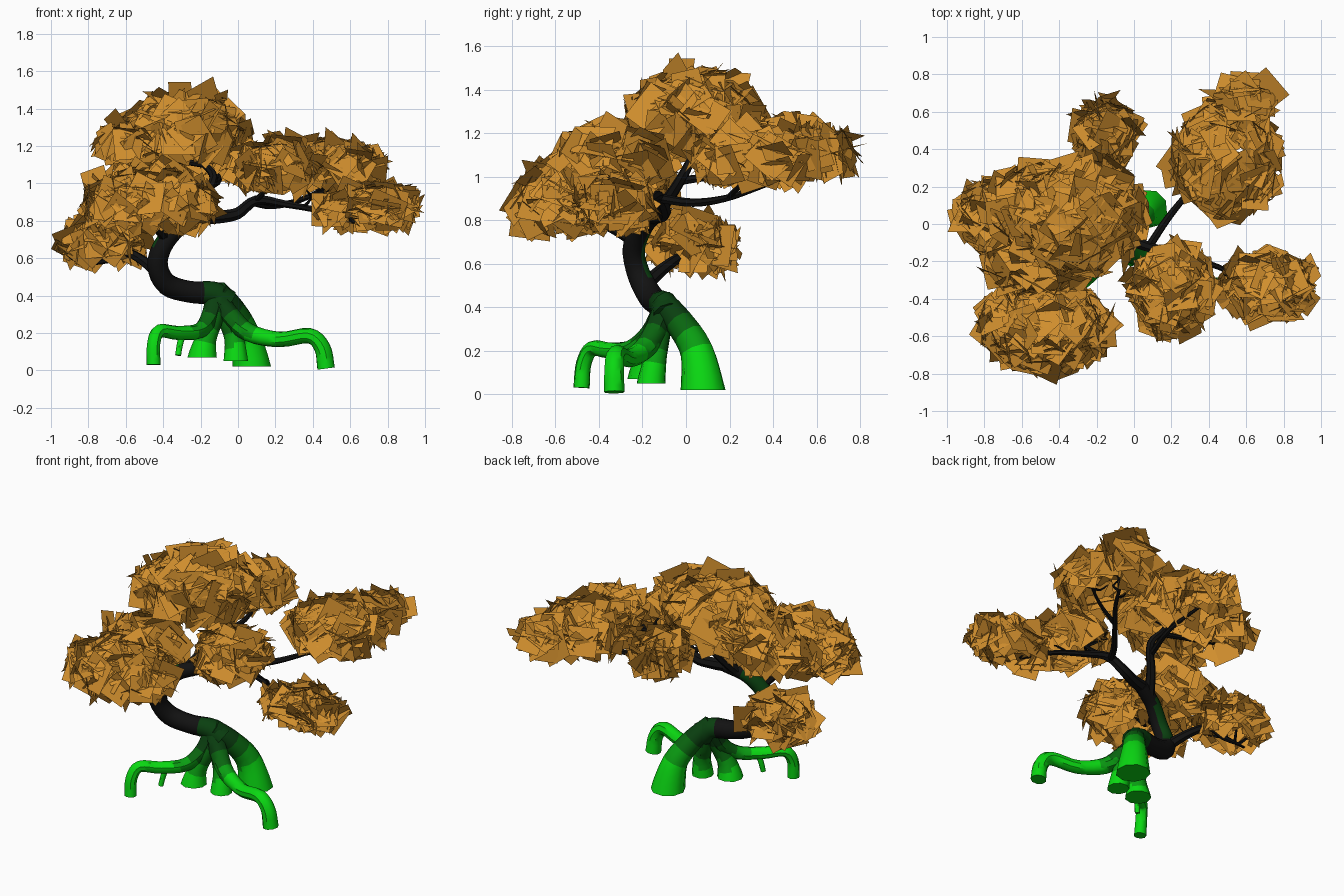
import bpy, bmesh, math, random
from mathutils import Vector, Matrix

random.seed(7)
if "Cube" in bpy.data.objects:
    bpy.data.objects.remove(bpy.data.objects["Cube"])


def material(name, rgb):
    m = bpy.data.materials.new(name)
    m.use_nodes = True
    m.diffuse_color = (*rgb, 1)
    m.node_tree.nodes["Principled BSDF"].inputs["Base Color"].default_value = (*rgb, 1)
    return m


bark = material("dark bark", (0.006, 0.006, 0.006))
moss = material("dark moss", (0.003, 0.05, 0.005))
deep_green = material("deep green", (0.003, 0.13, 0.005))
mid_green = material("mid green", (0.003, 0.34, 0.006))
bright = material("bright green", (0.003, 0.69, 0.006))
orange = material("autumn orange", (0.64, 0.275, 0.027))


def smooth_path(pts, steps=4):
    """Catmull-Rom points through (x, y, z, radius) tuples."""
    p = [Vector(q) for q in pts]
    p = [2 * p[0] - p[1]] + p + [2 * p[-1] - p[-2]]
    out = []
    for a, b, c, d in zip(p, p[1:], p[2:], p[3:]):
        for i in range(steps):
            t = i / steps
            out.append(0.5 * (2 * b + (c - a) * t + (2 * a - 5 * b + 4 * c - d) * t * t
                              + (3 * b - a - 3 * c + d) * t ** 3))
    return out + [p[-2]]


def tube(bm, pts, sides=8, steps=4, level_end=False):
    """Tapered tube with flat ends, following a path."""
    path = smooth_path(pts, steps)
    rings, prev = [], None
    for i, q in enumerate(path):
        d = (path[min(i + 1, len(path) - 1)] - path[max(i - 1, 0)]).to_3d().normalized()
        if level_end and i == len(path) - 1:
            d = Vector((0, 0, -1))
        u = d.orthogonal() if prev is None else prev - d * prev.dot(d)
        u.normalize()
        prev = u
        v = d.cross(u)
        rings.append([bm.verts.new(q.to_3d() + q.w * (u * math.cos(a) + v * math.sin(a)))
                      for a in (k * math.tau / sides for k in range(sides))])
    for r, s in zip(rings, rings[1:]):
        for k in range(sides):
            n = (k + 1) % sides
            bm.faces.new((r[k], r[n], s[n], s[k]))
    bm.faces.new(rings[0][::-1])
    bm.faces.new(rings[-1])


def finish(bm, name, mats, rule=None, smooth=True):
    bm.normal_update()
    for f in bm.faces:
        if rule:
            f.material_index = rule(f)
    me = bpy.data.meshes.new(name)
    bm.to_mesh(me)
    bm.free()
    ob = bpy.data.objects.new(name, me)
    bpy.context.collection.objects.link(ob)
    for m in mats:
        me.materials.append(m)
    if smooth:
        bpy.ops.object.select_all(action="DESELECT")
        ob.select_set(True)
        bpy.context.view_layer.objects.active = ob
        bpy.ops.object.shade_smooth_by_angle(angle=math.radians(40))


# Trunk: S-shaped, mossy at the foot and along its back
bm = bmesh.new()
tube(bm, [(-.06, -.08, .36, .075), (-.13, -.1, .41, .065), (-.26, -.13, .42, .058),
          (-.38, -.17, .46, .06), (-.43, -.22, .56, .055), (-.4, -.24, .67, .052),
          (-.31, -.2, .77, .048), (-.18, -.15, .82, .042)], 10)


def trunk_colour(f):
    c, n = f.calc_center_median(), f.normal
    foot = c.x > -.17 and c.z < .5
    back = c.z > .52 and c.x < -.3 and n.y > .6
    upper_side = c.z > .65 and c.x < -.3 and n.dot(Vector((-.7, .4, .6))) > .6
    return 1 if foot or back or upper_side else 0


finish(bm, "trunk", [bark, moss], trunk_colour)

# Roots: points from the trunk foot outwards
roots = {
    "root_right": [(-.12, -.1, .4, .055), (-.04, -.14, .29, .055), (.06, -.2, .2, .05),
                   (.22, -.27, .165, .042), (.38, -.32, .185, .042), (.45, -.33, .12, .045),
                   (.47, -.33, .01, .048)],
    "root_left": [(-.12, -.1, .4, .05), (-.15, -.16, .28, .05), (-.21, -.25, .21, .042),
                  (-.32, -.35, .2, .038), (-.42, -.43, .21, .036), (-.45, -.47, .14, .036),
                  (-.45, -.48, .03, .038)],
    "root_back": [(-.11, -.11, .43, .055), (-.03, -.03, .33, .067), (.04, .05, .2, .078),
                  (.075, .08, .02, .105)],
    "root_front_left": [(-.11, -.1, .4, .045), (-.13, -.15, .27, .05),
                        (-.17, -.18, .17, .058), (-.19, -.19, .07, .08)],
    "root_front": [(-.1, -.1, .4, .045), (-.06, -.12, .28, .05),
                   (-.02, -.14, .17, .053), (-.01, -.16, .05, .067)],
    "root_twig": [(-.29, -.33, .21, .019), (-.31, -.34, .14, .017), (-.32, -.35, .08, .016)],
}
foot = Vector((-.1, -.1, .45))


def root_colour(f):
    d = (f.calc_center_median() - foot).length
    return sum(d > limit for limit in (.17, .26, .34))


for name, pts in roots.items():
    bm = bmesh.new()
    tube(bm, pts, 9, level_end=pts[-1][3] > .06)
    finish(bm, name, [moss, deep_green, mid_green, bright], root_colour)

# Branches
branches = {
    "limb_right": [(-.2, -.16, .82, .042), (-.1, -.13, .82, .036), (0, -.1, .84, .032),
                   (.1, -.13, .91, .027), (.25, -.17, .89, .02), (.45, -.23, .85, .015),
                   (.62, -.32, .79, .009)],
    "branch_back_right": [(.08, -.12, .9, .022), (.18, .03, .88, .02), (.3, .18, .9, .016),
                          (.42, .33, .95, .013), (.52, .52, 1.02, .007)],
    "branch_back_right_fork": [(.32, .2, .91, .014), (.47, .25, .96, .011), (.63, .33, 1.03, .006)],
    "branch_front": [(.09, -.12, .9, .018), (.14, -.2, .96, .014), (.2, -.3, 1.06, .008)],
    "branch_crown": [(-.26, -.17, .79, .035), (-.2, -.08, .9, .028), (-.13, 0, 1.03, .023),
                     (-.2, .04, 1.13, .018), (-.26, .05, 1.28, .01)],
    "branch_back": [(-.16, -.03, .98, .02), (-.1, .22, 1.02, .015), (-.15, .48, 1.1, .008)],
    "branch_left_front": [(-.38, -.23, .7, .03), (-.44, -.35, .77, .024),
                          (-.5, -.5, .82, .012)],
    "branch_left_low": [(-.41, -.19, .5, .035), (-.5, -.1, .58, .028),
                        (-.6, -.02, .63, .022), (-.7, 0, .59, .018), (-.8, .02, .57, .01)],
    "branch_left_high": [(-.18, .03, 1.1, .018), (-.38, .05, 1.13, .013),
                         (-.58, .05, 1.17, .007)],
}
for name, pts in branches.items():
    bm = bmesh.new()
    tube(bm, pts, 7)
    path = smooth_path(pts)
    for k in range(6):  # side twigs near the tip
        s = path[random.randrange(len(path) * 3 // 4, len(path))]
        way = Vector((random.uniform(-1, 1), random.uniform(-1, 1), random.uniform(.4, 1)))
        way *= .15 / way.length
        bend = Vector((random.uniform(-.04, .04), random.uniform(-.04, .04), 0))
        ends = [s.to_3d(), s.to_3d() + way * .5 + bend, s.to_3d() + way]
        tube(bm, [(*e, r) for e, r in zip(ends, (.01, .007, .004))], 5, 2)
    finish(bm, name, [bark])

# Foliage pads: (centre, radii, leaf count); leaves lie over a dome
pads = {
    "leaves_crown": ((-.28, .04, 1.26), (.33, .32, .23), 210),
    "leaves_crown_left": ((-.55, .06, 1.2), (.2, .25, .13), 75),
    "leaves_crown_back": ((-.15, .47, 1.13), (.15, .18, .12), 65),
    "leaves_left_front": ((-.48, -.55, .88), (.35, .24, .18), 190),
    "leaves_left_mid": ((-.52, -.22, .95), (.27, .16, .13), 60),
    "leaves_left_low": ((-.73, .03, .68), (.22, .19, .12), 90),
    "leaves_front": ((.2, -.35, 1.08), (.21, .24, .14), 110),
    "leaves_back_right": ((.49, .34, 1.08), (.29, .31, .14), 130),
    "leaves_back_tip": ((.59, .65, 1.1), (.15, .12, .1), 25),
    "leaves_right": ((.71, -.33, .86), (.24, .17, .12), 95),
}
for name, (centre, radii, count) in pads.items():
    bm = bmesh.new()
    for k in range(count):
        z, a = random.uniform(-.5, 1), random.uniform(0, math.tau)
        r = math.sqrt(1 - z * z)
        d = Vector((r * math.cos(a), r * math.sin(a), z))
        pos = Vector([c + q * e * random.uniform(.7, 1) for c, q, e in zip(centre, d, radii)])
        n = Vector([q / e for q, e in zip(d, radii)]).normalized()
        tilt = .25 if k % 4 else .8  # every fourth leaf sticks out
        n += Vector([random.gauss(0, tilt) for _ in range(3)])
        spin = n.to_track_quat("Z", "Y").to_matrix() @ Matrix.Rotation(random.uniform(0, math.tau), 3, "Z")
        w, h, fold = random.uniform(.06, .1), random.uniform(.07, .1), random.uniform(0, .012)
        quad = [bm.verts.new(pos + spin @ Vector((sx * w, sy * h, -fold * sx * sy)))
                for sx, sy in ((-1, -1), (1, -1), (1, 1), (-1, 1))]
        for v in quad:
            v.co.x = max(-1, min(1, v.co.x))
        bm.faces.new(quad)
    finish(bm, name, [orange], smooth=False)
